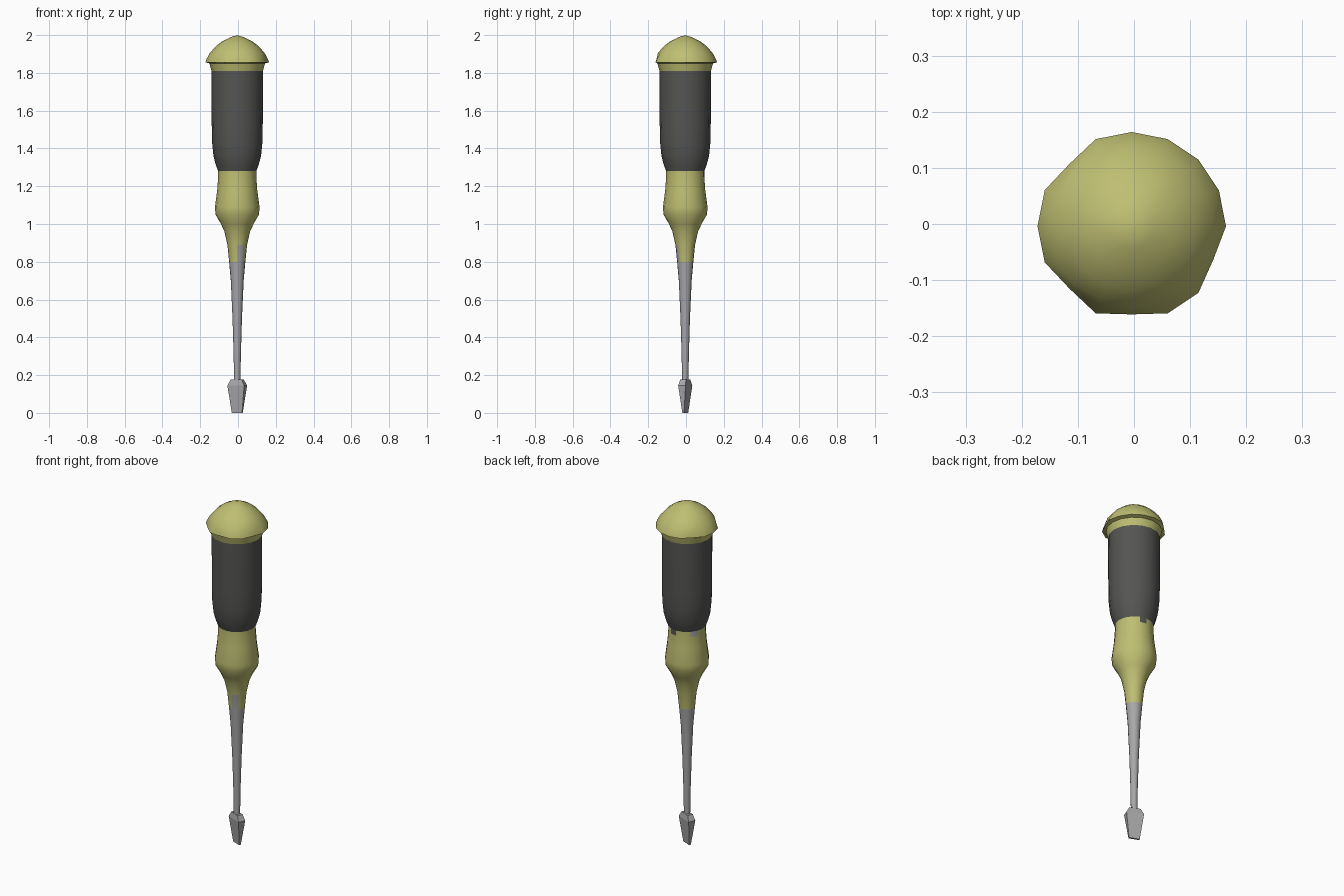
import bpy, bmesh, math

SIDES = 16
AXIS = -0.004          # the tool's axis sits slightly off the origin

cube = bpy.data.objects.get("Cube")
if cube:
    bpy.data.objects.remove(cube)


def material(name, rgb):
    m = bpy.data.materials.new(name)
    m.diffuse_color = (*rgb, 1)
    m.use_nodes = True
    bsdf = next(n for n in m.node_tree.nodes if n.type == 'BSDF_PRINCIPLED')
    bsdf.inputs["Base Color"].default_value = (*rgb, 1)
    return m


YELLOW = material("olive yellow", (0.52, 0.52, 0.17))
RUBBER = material("dark grey rubber", (0.09, 0.09, 0.087))
STEEL = material("grey steel", (0.39, 0.39, 0.40))


def finish(name, bm, mats, angle):
    bmesh.ops.recalc_face_normals(bm, faces=bm.faces)
    mesh = bpy.data.meshes.new(name)
    bm.to_mesh(mesh)
    bm.free()
    for m in mats:
        mesh.materials.append(m)
    ob = bpy.data.objects.new(name, mesh)
    bpy.context.collection.objects.link(ob)
    bpy.ops.object.select_all(action='DESELECT')
    ob.select_set(True)
    bpy.context.view_layer.objects.active = ob
    if angle:
        bpy.ops.object.shade_smooth_by_angle(angle=math.radians(angle))
    return ob


def lathe(name, profile, mats, paint=None, chips=None, angle=40):
    """Turn (radius, z) points; paint maps (ring, side) to a material slot,
    chips maps a ring to the sides that are pulled in."""
    bm = bmesh.new()
    rings = []
    for k, (r, z) in enumerate(profile):
        if r == 0:
            rings.append([bm.verts.new((AXIS, AXIS, z))] * SIDES)
            continue
        ring = []
        for i in range(SIDES):
            a = 2 * math.pi * i / SIDES
            s = r * (0.935 if chips and i in chips.get(k, ()) else 1)
            ring.append(bm.verts.new((AXIS + s * math.cos(a),
                                      AXIS + s * math.sin(a), z)))
        rings.append(ring)
    for k in range(len(rings) - 1):
        lo, hi = rings[k], rings[k + 1]
        for i in range(SIDES):
            j = (i + 1) % SIDES
            vs = list(dict.fromkeys([lo[i], lo[j], hi[j], hi[i]]))
            f = bm.faces.new(vs)
            f.material_index = (paint or {}).get((k, i), 0)
    return finish(name, bm, mats, angle)


# Tapered steel shaft
lathe("shaft", [(0.017, 0.165), (0.019, 0.3), (0.025, 0.5), (0.034, 0.7),
                (0.043, 0.80)], [STEEL])

# Bulging neck, with a steel tongue in front and small patches under the grip
lathe("neck", [(0.043, 0.80), (0.052, 0.89), (0.068, 0.96), (0.086, 1.0),
               (0.115, 1.05), (0.118, 1.09), (0.106, 1.18), (0.101, 1.25),
               (0.101, 1.28)],
      [YELLOW, STEEL, RUBBER],
      paint={(0, 12): 1, (0, 13): 1, (7, 6): 1, (7, 3): 2})

# Dark grip sleeve
lathe("grip", [(0.101, 1.28), (0.114, 1.315), (0.126, 1.36), (0.133, 1.43),
               (0.135, 1.52), (0.136, 1.81)], [RUBBER])

# Flared collar and domed pommel with a chipped rim
chipped = (6, 10, 12, 15)
lathe("pommel", [(0.136, 1.81), (0.147, 1.85), (0.168, 1.856), (0.163, 1.872),
                 (0.145, 1.905), (0.115, 1.94), (0.08, 1.967), (0.04, 1.987),
                 (0, 2.0)], [YELLOW], chips={2: chipped, 3: chipped})

# Flat blade: stacked rectangles turned about the axis
bm = bmesh.new()
t = math.radians(-22)
levels = [(0.029, 0.005, 0.0), (0.048, 0.021, 0.145), (0.031, 0.016, 0.176)]
rects = []
for a, b, z in levels:
    rects.append([bm.verts.new((AXIS + x * math.cos(t) - y * math.sin(t),
                                AXIS + x * math.sin(t) + y * math.cos(t), z))
                  for x, y in ((a, b), (-a, b), (-a, -b), (a, -b))])
for lo, hi in zip(rects, rects[1:]):
    for i in range(4):
        j = (i + 1) % 4
        bm.faces.new((lo[i], lo[j], hi[j], hi[i]))
bm.faces.new(rects[0])
bm.faces.new(rects[-1])
finish("blade", bm, [STEEL], None)
